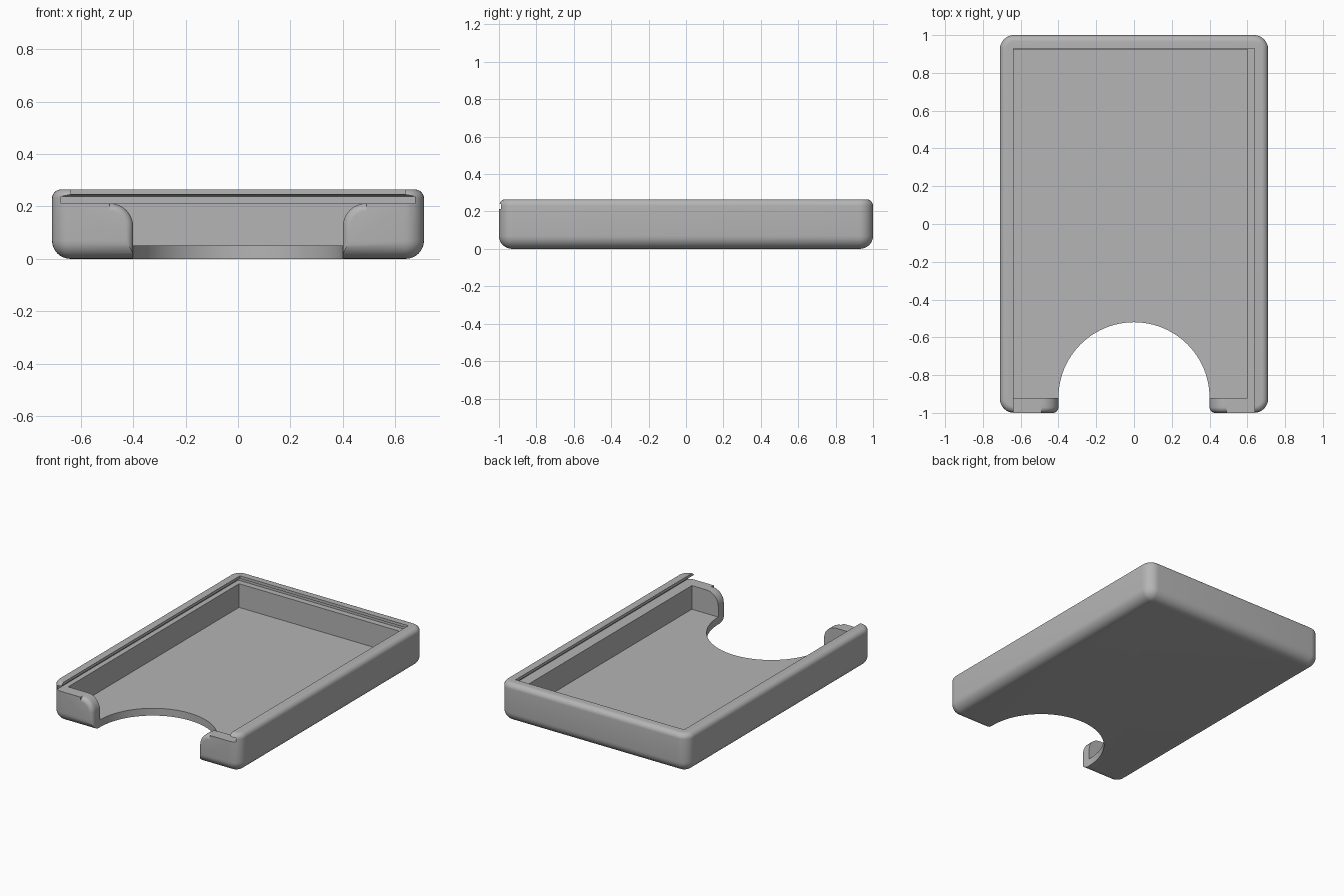
import bpy, bmesh
from math import sin, cos, pi, radians

if "Cube" in bpy.data.objects:
    bpy.data.objects.remove(bpy.data.objects["Cube"], do_unlink=True)

W, L, H = 0.71, 1.0, 0.265      # half width, half length, height
CORNER, BOTTOM_R, TOP_R = 0.075, 0.07, 0.035
FLOOR, LEDGE = 0.05, 0.212
FRONT_IN = -0.92                # inner face of the front wall

grey = bpy.data.materials.new("grey plastic")
grey.use_nodes = True
grey.diffuse_color = (0.46, 0.46, 0.46, 1)
grey.node_tree.nodes["Principled BSDF"].inputs["Base Color"].default_value = (0.46, 0.46, 0.46, 1)


def loft(name, rings):
    """Closed solid through a list of equal-length point rings."""
    bm = bmesh.new()
    loops = [[bm.verts.new(p) for p in ring] for ring in rings]
    for a, b in zip(loops, loops[1:]):
        for i in range(len(a)):
            j = (i + 1) % len(a)
            bm.faces.new((a[i], a[j], b[j], b[i]))
    bm.faces.new(loops[0][::-1])
    bm.faces.new(loops[-1])
    bmesh.ops.recalc_face_normals(bm, faces=bm.faces)
    mesh = bpy.data.meshes.new(name)
    bm.to_mesh(mesh)
    bm.free()
    mesh.materials.append(grey)
    ob = bpy.data.objects.new(name, mesh)
    bpy.context.collection.objects.link(ob)
    return ob


def rounded_ring(inset, z, steps=8):
    r = max(CORNER - inset, 0.004)
    x, y = W - inset - r, L - inset - r
    ring = []
    for k, (sx, sy) in enumerate(((1, 1), (-1, 1), (-1, -1), (1, -1))):
        for s in range(steps + 1):
            a = (k + s / steps) * pi / 2
            ring.append((sx * x + r * cos(a), sy * y + r * sin(a), z))
    return ring


def rect_ring(x0, x1, y0, y1, z):
    return [(x0, y0, z), (x1, y0, z), (x1, y1, z), (x0, y1, z)]


def notch_ring(y, d, steps=10):
    """Opening between the front tabs, grown by d."""
    r = 0.09
    half = [(0.4 + d, -0.1)]
    for s in range(steps + 1):
        a = s / steps * pi / 2
        half.append((0.4 + r - (r - d) * cos(a), LEDGE - r + (r - d) * sin(a)))
    half.append((0.4 + r, 0.3))
    return [(x, y, z) for x, z in half] + [(-x, y, z) for x, z in reversed(half)]


# Outer shell with rounded bottom and top edges
quarter = [k / 8 * pi / 2 for k in range(9)]
rings = [rounded_ring(BOTTOM_R * (1 - sin(a)), BOTTOM_R * (1 - cos(a))) for a in quarter]
rings += [rounded_ring(TOP_R * (1 - cos(a)), H - TOP_R * (1 - sin(a))) for a in quarter]
tray = loft("tray", rings)

cutters = []

# Storage cavity
cutters.append(loft("cavity_cutter", [
    rect_ring(-0.64, 0.60, FRONT_IN, 0.925, z) for z in (FLOOR, 0.225)]))

# Lid groove with overhanging lip, open at the front
cutters.append(loft("groove_cutter", [
    rect_ring(-x, x, -1.1, y, z) for x, y, z in (
        (0.675, 0.965, LEDGE), (0.675, 0.965, 0.238), (0.637, 0.93, 0.246), (0.637, 0.93, 0.3))]))

# Front opening with softened tab corners
soft = 0.03
notch = [notch_ring(FRONT_IN + 0.01, 0)]
notch += [notch_ring(-L + soft * (1 - sin(a)), soft * (1 - cos(a))) for a in quarter]
notch.append(notch_ring(-1.1, soft))
cutters.append(loft("notch_cutter", notch))

# Passage through the front wall and round finger cut-out in the floor
cutters.append(loft("passage_cutter", [notch_ring(y, 0) for y in (-0.95, FRONT_IN + 0.001)]))
cutters.append(loft("finger_cutter", [
    [(0.4 * cos(k * pi / 48), FRONT_IN + 0.4 * sin(k * pi / 48), z) for k in range(96)]
    for z in (-0.1, 0.1)]))

bpy.context.view_layer.objects.active = tray
for cutter in cutters:
    cutter.hide_render = True
    mod = tray.modifiers.new(cutter.name, "BOOLEAN")
    mod.operation = "DIFFERENCE"
    mod.solver = "EXACT"
    mod.object = cutter
    bpy.ops.object.modifier_apply(modifier=mod.name)
    bpy.data.objects.remove(cutter, do_unlink=True)

# Smooth rounded edges, crisp corners elsewhere
for ob in bpy.context.selected_objects:
    ob.select_set(False)
tray.select_set(True)
bpy.ops.object.shade_smooth_by_angle(angle=radians(30))
